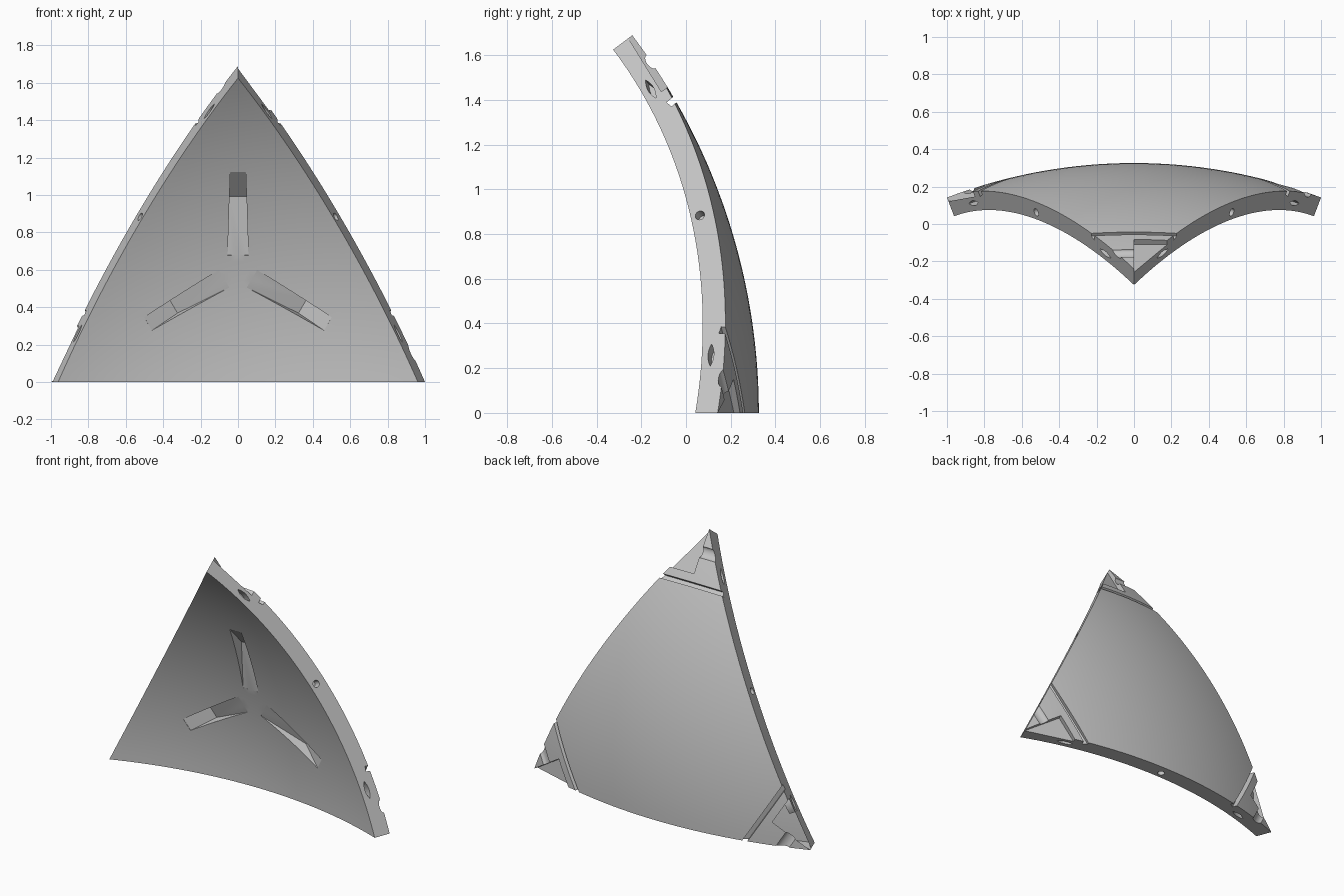
import bpy, bmesh, math
from mathutils import Vector

cube = bpy.data.objects.get("Cube")
if cube:
    bpy.data.objects.remove(cube, do_unlink=True)

# Sphere that the panel is cut from
HALF = math.radians(20.905)          # half the arc of one edge
OUTER = 1 / math.sin(HALF)
INNER = OUTER - 0.107
CENTRE = Vector((0, 0.326 - OUTER, 0))
rise = math.acos(math.cos(2 * HALF) / math.cos(HALF))
corners = [Vector((math.sin(HALF), math.cos(HALF), 0)),
           Vector((-math.sin(HALF), math.cos(HALF), 0)),
           Vector((0, math.cos(rise), math.sin(rise)))]
middle = sum(corners, Vector()).normalized()

grey = bpy.data.materials.new("plain grey")
grey.use_nodes = True
grey.diffuse_color = (0.55, 0.55, 0.55, 1)
grey.node_tree.nodes["Principled BSDF"].inputs["Base Color"].default_value = grey.diffuse_color


def make_object(name, bm):
    bmesh.ops.recalc_face_normals(bm, faces=bm.faces)
    mesh = bpy.data.meshes.new(name)
    bm.to_mesh(mesh)
    bm.free()
    mesh.materials.append(grey)
    obj = bpy.data.objects.new(name, mesh)
    bpy.context.collection.objects.link(obj)
    return obj


def tangent(at, toward):
    return (toward - at * toward.dot(at)).normalized()


cutters = []


def cutter(name, profile, origin, ax, ay, az, low, high):
    """Prism of a profile; low and high give its two ends along az."""
    bm = bmesh.new()
    rings = [[bm.verts.new(origin + ax * u + ay * h + az * end(u)) for u, h in profile]
             for end in (low, high)]
    for ring in rings:
        bm.faces.new(ring)
    for i in range(len(profile)):
        j = (i + 1) % len(profile)
        bm.faces.new((rings[0][i], rings[0][j], rings[1][j], rings[1][i]))
    obj = make_object(name, bm)
    obj.hide_render = True
    cutters.append(obj)


# Curved triangular shell
bm = bmesh.new()
bm.faces.new([bm.verts.new(c) for c in corners])
bmesh.ops.subdivide_edges(bm, edges=bm.edges[:], cuts=35, use_grid_fill=True)
for v in bm.verts:
    v.co = v.co.normalized() * OUTER
extruded = bmesh.ops.extrude_face_region(bm, geom=bm.faces[:], use_keep_orig=True)
for g in extruded["geom"]:
    if isinstance(g, bmesh.types.BMVert):
        g.co = g.co.normalized() * INNER
for v in bm.verts:
    v.co += CENTRE
shell = make_object("curved_panel", bm)

scoop = [(0.145 + 0.035 * math.cos(a), OUTER - 0.004 - 0.02 * math.sin(a))
         for a in [math.pi * k / 10 for k in range(11)]]
scoop += [(0.11, OUTER + 0.05), (0.18, OUTER + 0.05)]
groove = [(0.327, 2.9), (0.332, 2.744), (0.36, 2.75), (0.352, 2.9)]
recess = [(-0.1, 2.9), (-0.1, 2.79), (0.28, 2.754), (0.28, 2.9)]
wedge = [(0.086, 2.694), (0.4, 2.733), (0.555, 2.639), (0.555, 2.5), (0.086, 2.5)]
lens = [(0.055 * k / 5, 0.014 * (1 - (k / 5) ** 2)) for k in range(-5, 6)]
lens += [(u, -h) for u, h in lens[-2:0:-1]]
disc = [(0.022 * math.cos(math.tau * k / 20), 0.022 * math.sin(math.tau * k / 20))
        for k in range(20)]

for i, here in enumerate(corners):
    after = corners[(i + 1) % 3]
    inward = tangent(here, middle)
    side = here.cross(inward)
    if side.dot(after) < 0:
        side = -side

    # Corner joint: cross groove, shallow scoop, half-width recess
    frame = (CENTRE, inward, here, side)
    cutter("corner_groove", groove, *frame, lambda u: -0.4, lambda u: 0.4)
    cutter("corner_scoop", scoop, *frame, lambda u: -0.25, lambda u: 0.25)
    cutter("corner_recess", recess, *frame, lambda u: 0, lambda u: 0.4)

    # Wedge-shaped pocket on the hollow side
    out = tangent(middle, here)
    width = lambda u: 0.058 - 0.03 * u
    cutter("inner_pocket", wedge, CENTRE, out, middle, middle.cross(out),
           lambda u: -width(u), width)

    # Pin hole and two lens slots in each edge
    across = here.cross(after).normalized()
    along = tangent(here, after)
    for name, profile, angle, deep in (("pin_hole", disc, HALF, 0.05),
                                       ("start_slot", lens, math.radians(6), 0.05),
                                       ("end_slot", lens, 2 * HALF - math.radians(6), 0.05)):
        radial = here * math.cos(angle) + along * math.sin(angle)
        cutter(name, profile, CENTRE + radial * (OUTER - 0.064), across.cross(radial),
               radial, across, lambda u: -deep, lambda u: deep)

# Cut everything out of the shell
for c in cutters:
    mod = shell.modifiers.new(c.name, "BOOLEAN")
    mod.operation = "DIFFERENCE"
    mod.solver = "EXACT"
    mod.object = c
bpy.context.view_layer.update()
graph = bpy.context.evaluated_depsgraph_get()
result = bpy.data.meshes.new_from_object(shell.evaluated_get(graph))
shell.modifiers.clear()
shell.data = result
result.materials.clear()
result.materials.append(grey)
for c in cutters:
    bpy.data.objects.remove(c, do_unlink=True)

for o in bpy.context.selected_objects:
    o.select_set(False)
shell.select_set(True)
bpy.context.view_layer.objects.active = shell
bpy.ops.object.shade_smooth_by_angle(angle=math.radians(20))
